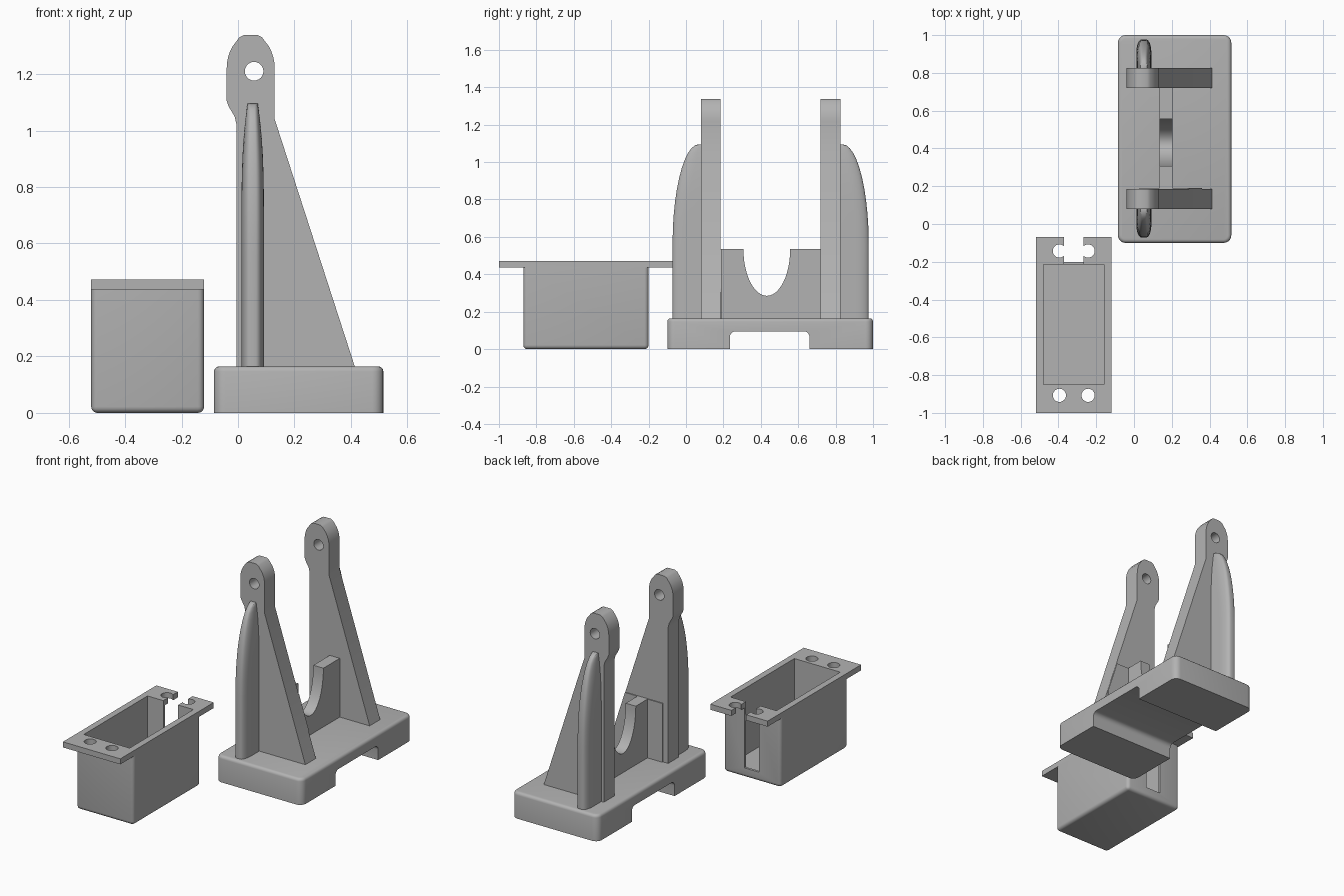
import bpy, bmesh, math
from mathutils import Vector

if "Cube" in bpy.data.objects:
    bpy.data.objects.remove(bpy.data.objects["Cube"], do_unlink=True)

GRAY = (0.45, 0.45, 0.45, 1)
plastic = bpy.data.materials.new("gray plastic")
plastic.use_nodes = True
plastic.diffuse_color = GRAY
plastic.node_tree.nodes["Principled BSDF"].inputs["Base Color"].default_value = GRAY


def finish(name, bm):
    bmesh.ops.recalc_face_normals(bm, faces=bm.faces)
    mesh = bpy.data.meshes.new(name)
    bm.to_mesh(mesh)
    bm.free()
    obj = bpy.data.objects.new(name, mesh)
    obj.data.materials.append(plastic)
    bpy.context.collection.objects.link(obj)
    return obj


def activate(obj):
    bpy.ops.object.select_all(action='DESELECT')
    obj.select_set(True)
    bpy.context.view_layer.objects.active = obj


def smooth(obj):
    activate(obj)
    bpy.ops.object.shade_smooth_by_angle(angle=math.radians(35))


def prism(name, points, axis, lo, hi):
    """Extrude a 2D outline along an axis between lo and hi."""
    place = {'X': lambda p: (lo, p[0], p[1]),
             'Y': lambda p: (p[0], lo, p[1]),
             'Z': lambda p: (p[0], p[1], lo)}[axis]
    bm = bmesh.new()
    face = bm.faces.new([bm.verts.new(place(p)) for p in points])
    step = Vector([(hi - lo) * (axis == a) for a in "XYZ"])
    new = bmesh.ops.extrude_face_region(bm, geom=[face])["geom"]
    bmesh.ops.translate(bm, verts=[v for v in new if isinstance(v, bmesh.types.BMVert)], vec=step)
    return finish(name, bm)


def rect(a0, a1, b0, b1):
    return [(a0, b0), (a1, b0), (a1, b1), (a0, b1)]


def arc(cx, cy, rx, ry, start, end, n):
    return [(cx + rx * math.cos(math.radians(start + (end - start) * i / n)),
             cy + ry * math.sin(math.radians(start + (end - start) * i / n))) for i in range(n + 1)]


def circle(cx, cy, r):
    return arc(cx, cy, r, r, 0, 345, 23)


def round_edges(obj, rule, radius, segments=4):
    bm = bmesh.new()
    bm.from_mesh(obj.data)
    edges = [e for e in bm.edges if rule(*(v.co for v in e.verts))]
    bmesh.ops.bevel(bm, geom=edges, offset=radius, segments=segments,
                    profile=0.5, affect='EDGES', clamp_overlap=True)
    bm.to_mesh(obj.data)
    bm.free()


def boolean(obj, other, operation='DIFFERENCE'):
    other.hide_render = True
    mod = obj.modifiers.new("cut", 'BOOLEAN')
    mod.operation, mod.solver, mod.object = operation, 'EXACT', other
    activate(obj)
    bpy.ops.object.modifier_apply(modifier=mod.name)
    bpy.data.objects.remove(other, do_unlink=True)


def vertical(a, b):
    return abs(a.z - b.z) > 0.01


# Base with rounded rim and a channel beneath
base = prism("base", rect(-0.085, 0.515, -0.1, 1.0), 'Z', 0, 0.165)
round_edges(base, vertical, 0.04, 5)
round_edges(base, lambda a, b: min(a.z, b.z) > 0.16, 0.018, 3)
channel = ([(0.235, -0.1)] + arc(0.265, 0.065, 0.03, 0.03, 180, 90, 5)
           + arc(0.63, 0.065, 0.03, 0.03, 90, 0, 5) + [(0.66, -0.1)])
boolean(base, prism("channel_cutter", channel, 'X', -0.2, 0.7))
smooth(base)

# Pair of pierced uprights
SLANT = [(0.415, 0.16), (0.13, 1.04)]
outline = ([(-0.005, 0.16)] + SLANT + arc(0.045, 1.22, 0.085, 0.12, 0, 40, 4)
           + [(0.085, 1.33), (0.07, 1.338), (0.02, 1.338), (0.005, 1.33)]
           + arc(0.045, 1.22, 0.085, 0.12, 140, 180, 4)
           + [(-0.04, 1.105), (-0.033, 1.085), (-0.012, 1.05), (-0.005, 1.02)])
for name, y in (("front_upright", 0.08), ("back_upright", 0.72)):
    upright = prism(name, outline, 'Y', y, y + 0.105)
    boolean(upright, prism("pivot_cutter", circle(0.057, 1.21, 0.033), 'Y', y - 0.1, y + 0.2))
    smooth(upright)


# Rounded fins that buttress the uprights
def fin(name, wall, side):
    bm = bmesh.new()
    levels = [0.16, 0.4, 0.56] + [0.56 + 0.535 * math.sin(math.radians(a)) for a in range(10, 90, 8)] + [1.095]
    rings = []
    for z in levels:
        t = max(0, (z - 0.56) / 0.535)
        depth = 0.012 + 0.14 * math.sqrt(max(0, 1 - t * t))
        half = 0.04 - 0.022 * t ** 4
        nose = min(0.07, depth * 0.7)
        front = [(half * (0.3 + 0.7 * math.cos(a)), depth - nose + nose * math.sin(a))
                 for a in [math.pi / 2 * i / 6 for i in range(7)]]
        section = [(half, -0.01)] + front + [(-x, d) for x, d in reversed(front)] + [(-half, -0.01)]
        rings.append([bm.verts.new((0.052 + x, wall + side * d, z)) for x, d in section])
    for low, high in zip(rings, rings[1:]):
        for i in range(len(low)):
            j = (i + 1) % len(low)
            bm.faces.new((low[i], low[j], high[j], high[i]))
    bm.faces.new(rings[0])
    bm.faces.new(rings[-1])
    smooth(finish(name, bm))


fin("front_fin", 0.08, -1)
fin("back_fin", 0.825, 1)

# Cradle wall between the uprights, with a rounded dip
dip = arc(0.432, 0.535, 0.125, 0.25, 0, -180, 24)
cradle = [(0.18, 0.16), (0.725, 0.16), (0.725, 0.535)] + dip + [(0.18, 0.535)]
smooth(prism("cradle_wall", cradle, 'X', 0.135, 0.205))

# Thin pad on the inner face of the front upright
prism("inner_pad", [(0.03, 0.16), (0.36, 0.16), (0.36, 0.325), (0.292, 0.535), (0.03, 0.535)],
      'Y', 0.184, 0.191)

# Open tray: rounded shell, rim flange, cavity, slot and screw holes
tray = prism("tray", rect(-0.52, -0.12, -0.87, -0.2), 'Z', 0, 0.46)
round_edges(tray, lambda a, b: vertical(a, b) or max(a.z, b.z) < 0.01, 0.022, 4)
rim = prism("rim", rect(-0.52, -0.12, -1.0, -0.07), 'Z', 0.437, 0.472)
boolean(tray, rim, 'UNION')
boolean(tray, prism("cavity_cutter", rect(-0.48, -0.16, -0.85, -0.215), 'Z', 0.05, 0.6))
boolean(tray, prism("slot_cutter", rect(-0.37, -0.267, -0.25, 0.0), 'Z', 0.06, 0.6))
for x in (-0.395, -0.243):
    for y in (-0.907, -0.143):
        boolean(tray, prism("screw_cutter", circle(x, y, 0.035), 'Z', 0.42, 0.6))
smooth(tray)
